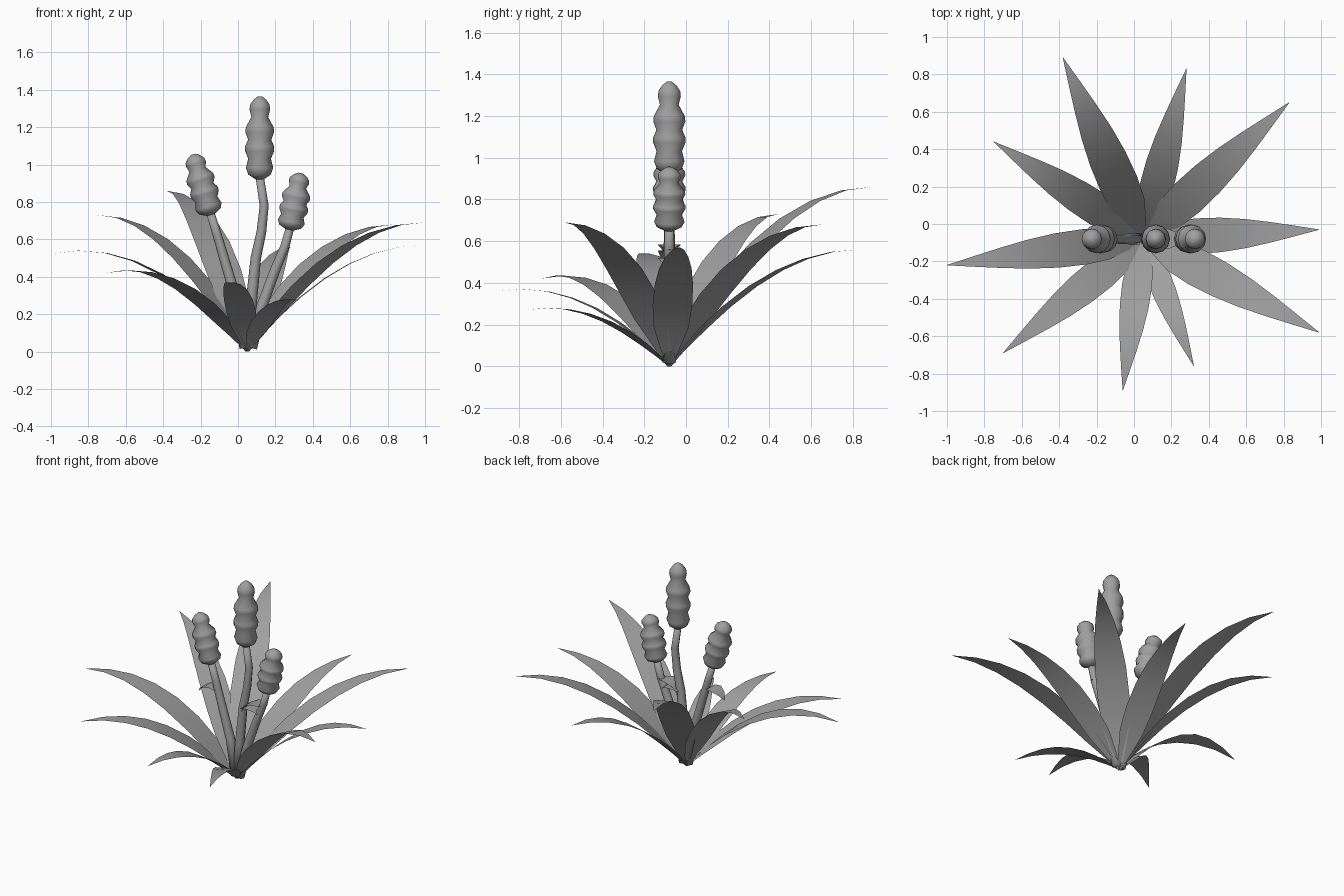
import bpy, bmesh, math
from mathutils import Vector

cube = bpy.data.objects.get("Cube")
if cube:
    bpy.data.objects.remove(cube, do_unlink=True)

grey = bpy.data.materials.new("plain grey")
grey.use_nodes = True
COLOUR = (0.35, 0.35, 0.35, 1)
grey.diffuse_color = COLOUR
grey.node_tree.nodes["Principled BSDF"].inputs["Base Color"].default_value = COLOUR

ROOT = Vector((0.05, -0.08, 0))
STALK_Y = -0.08


def finish(name, bm):
    mesh = bpy.data.meshes.new(name)
    for face in bm.faces:
        face.smooth = True
    bm.to_mesh(mesh)
    bm.free()
    mesh.materials.append(grey)
    obj = bpy.data.objects.new(name, mesh)
    bpy.context.collection.objects.link(obj)
    return obj


def ribbon(name, centres, side, widths):
    """Thin flat blade following a centre line."""
    bm = bmesh.new()
    rows = [[bm.verts.new(c + side * w * k) for k in (-0.5, 0, 0.5)]
            for c, w in zip(centres, widths)]
    for a, b in zip(rows, rows[1:]):
        for k in range(2):
            bm.faces.new((a[k], b[k], b[k + 1], a[k + 1]))
    bm.normal_update()
    if sum(f.normal.z for f in bm.faces) < 0:
        bmesh.ops.reverse_faces(bm, faces=bm.faces[:])
    return finish(name, bm)


def tube(name, points, radii, sides):
    """Round loft along a path in the x-z plane."""
    bm = bmesh.new()
    across = Vector((0, 1, 0))
    rings = []
    for i, p in enumerate(points):
        tangent = points[min(i + 1, len(points) - 1)] - points[max(i - 1, 0)]
        out = across.cross(tangent).normalized()
        rings.append([bm.verts.new(p + radii[i] * (out * math.cos(a) + across * math.sin(a)))
                      for a in (math.tau * k / sides for k in range(sides))])
    for a, b in zip(rings, rings[1:]):
        for k in range(sides):
            j = (k + 1) % sides
            bm.faces.new((a[k], a[j], b[j], b[k]))
    bm.faces.new(rings[0][::-1])
    bm.faces.new(rings[-1])
    bmesh.ops.recalc_face_normals(bm, faces=bm.faces[:])
    return finish(name, bm)


# Long arching leaves: tip x, tip y, peak height, peak position, width
LEAVES = [
    (-0.38, 0.89, 0.86, 1.0, 0.21),
    (0.28, 0.83, 0.56, 1.0, 0.18),
    (0.83, 0.65, 0.68, 1.0, 0.20),
    (0.99, -0.03, 0.57, 1.0, 0.19),
    (0.99, -0.58, 0.69, 1.0, 0.20),
    (0.32, -0.76, 0.28, 0.85, 0.13),
    (-0.06, -0.89, 0.37, 0.87, 0.16),
    (-0.70, -0.69, 0.435, 0.85, 0.18),
    (-1.00, -0.22, 0.54, 0.85, 0.19),
    (-0.75, 0.44, 0.73, 1.0, 0.18),
]
LEAF_SHAPE = [(0, 0.12), (0.08, 0.5), (0.18, 0.88), (0.3, 1), (0.44, 0.97),
              (0.58, 0.82), (0.72, 0.58), (0.86, 0.3), (1, 0.01)]
for i, (x, y, height, peak, width) in enumerate(LEAVES):
    reach = Vector((x, y, 0)) - ROOT
    side = reach.cross(Vector((0, 0, 1))).normalized()
    line = [ROOT + reach * t + Vector((0, 0, height * (1 - (1 - t / peak) ** 2)))
            for t, w in LEAF_SHAPE]
    ribbon(f"leaf_{i + 1}", line, side, [w * width for t, w in LEAF_SHAPE])


def path(pairs):
    return [Vector((x, STALK_Y, z)) for x, z in pairs]


# Stalks, each carrying a knobbly flower head that ends at the given tip
STALKS = {
    "left": ([(0.07, 0.02), (0.13, 0.25), (0.2, 0.44), (0.25, 0.56), (0.28, 0.67)], (0.335, 0.955)),
    "middle": ([(0.05, 0.02), (0.07, 0.25), (0.095, 0.5), (0.125, 0.64), (0.14, 0.78), (0.115, 0.94)],
               (0.117, 1.365)),
    "right": ([(0.04, 0.02), (0, 0.25), (-0.06, 0.45), (-0.11, 0.62), (-0.15, 0.75)], (-0.24, 1.055)),
}
HEAD_SHAPE = [(0, 0.02), (0.06, 0.06), (0.14, 0.073), (0.25, 0.061), (0.34, 0.077),
              (0.4, 0.077), (0.48, 0.062), (0.57, 0.077), (0.63, 0.074), (0.75, 0.045),
              (0.84, 0.055), (0.9, 0.052), (0.96, 0.034), (1, 0.012)]
for side_name, (pairs, tip) in STALKS.items():
    points = path(pairs)
    n = len(points) - 1
    tube(f"{side_name}_stalk", points, [0.032 - 0.01 * k / n for k in range(n + 1)], 8)
    end = path([tip])[0]
    start = points[-1] - (end - points[-1]).normalized() * 0.02
    tube(f"{side_name}_flower_head", [start.lerp(end, t) for t, r in HEAD_SHAPE],
         [r for t, r in HEAD_SHAPE], 12)

# Small curled bracts on the stalks
BRACTS = {
    "right_bract": [(-0.1, 0.56), (-0.13, 0.585), (-0.17, 0.583), (-0.21, 0.56), (-0.24, 0.52)],
    "middle_bract": [(0.09, 0.46), (0.13, 0.53), (0.18, 0.555), (0.23, 0.55), (0.28, 0.56)],
    "left_bract": [(0.23, 0.48), (0.2, 0.51), (0.15, 0.52), (0.1, 0.505), (0.07, 0.48)],
}
for name, pairs in BRACTS.items():
    ribbon(name, path(pairs), Vector((0, 1, 0)), [0.04, 0.09, 0.11, 0.07, 0.003])
